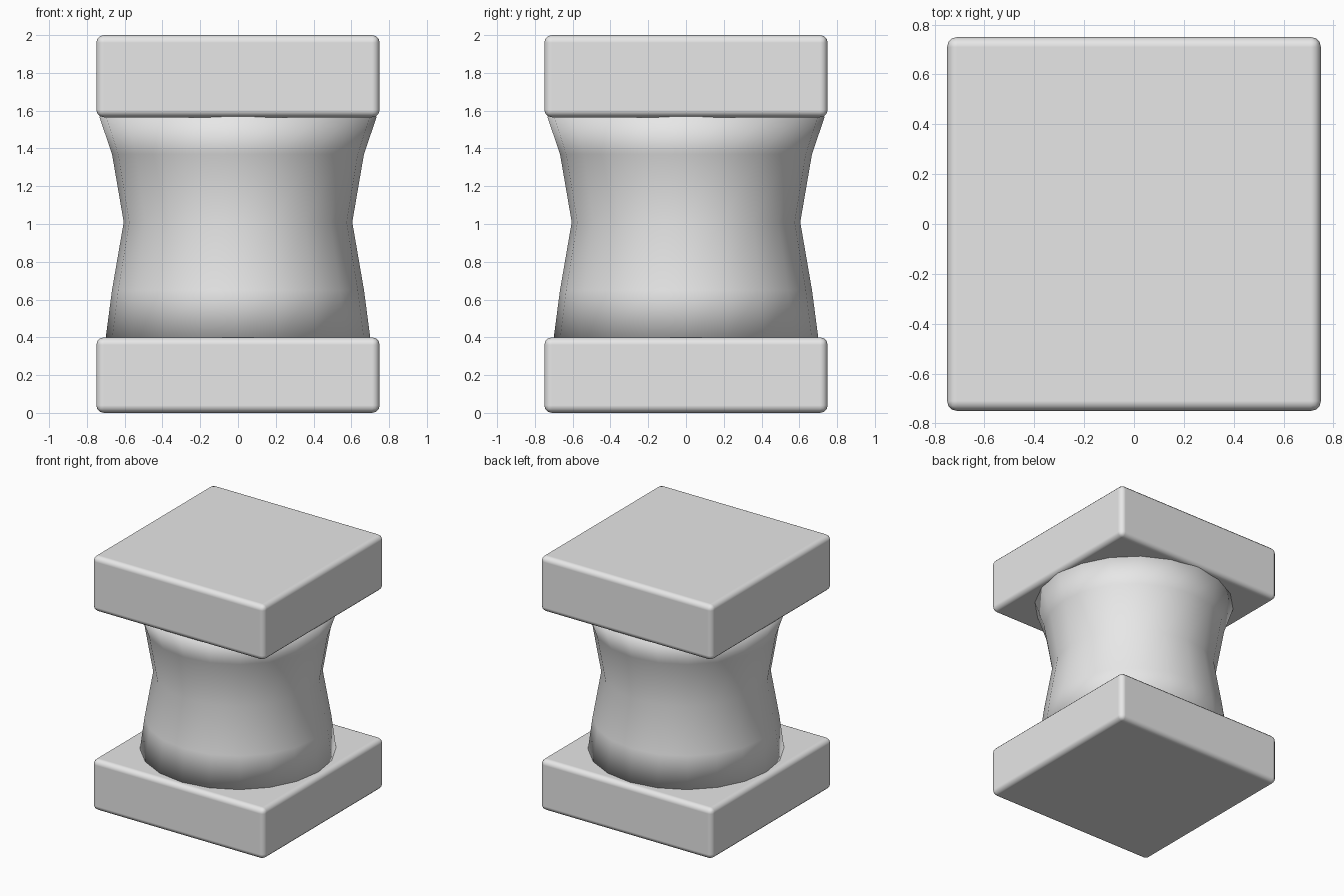
import bpy
import bmesh
from math import cos, sin, tau

default = bpy.data.objects.get("Cube")
if default:
    bpy.data.objects.remove(default, do_unlink=True)

# Plain grey stone
grey = bpy.data.materials.new("light_grey")
grey.use_nodes = True
COLOUR = (0.8, 0.8, 0.8, 1)
grey.diffuse_color = COLOUR
grey.node_tree.nodes["Principled BSDF"].inputs["Base Color"].default_value = COLOUR


def add_object(name, bm):
    """Turn a bmesh into a smooth-shaded grey object."""
    bmesh.ops.recalc_face_normals(bm, faces=bm.faces)
    for face in bm.faces:
        face.smooth = True
    mesh = bpy.data.meshes.new(name)
    bm.to_mesh(mesh)
    bm.free()
    mesh.materials.append(grey)
    obj = bpy.data.objects.new(name, mesh)
    bpy.context.collection.objects.link(obj)
    return obj


def slab(name, bottom, top, width=1.5):
    """Square block with small rounded edges."""
    bm = bmesh.new()
    bmesh.ops.create_cube(bm, size=1)
    bmesh.ops.scale(bm, verts=bm.verts, vec=(width, width, top - bottom))
    bmesh.ops.translate(bm, verts=bm.verts, vec=(0, 0, (top + bottom) / 2))
    obj = add_object(name, bm)
    bevel = obj.modifiers.new("rounded_edges", 'BEVEL')
    bevel.width = 0.04
    bevel.segments = 3
    bevel.harden_normals = True


def waisted_column(name, profile, sides=20):
    """Stack of rings (radius, height), capped and smooth all over."""
    bm = bmesh.new()
    rings = [[bm.verts.new((r * cos(tau * i / sides), r * sin(tau * i / sides), z))
              for i in range(sides)] for r, z in profile]
    for low, high in zip(rings, rings[1:]):
        for i in range(sides):
            j = (i + 1) % sides
            bm.faces.new((low[i], low[j], high[j], high[i]))
    bm.faces.new(rings[0])
    bm.faces.new(rings[-1])
    add_object(name, bm)


# Base block, flared column and top block
slab("base_block", 0, 0.4)
waisted_column("column", [(0.702, 0.385), (0.667, 0.65), (0.605, 1.01),
                          (0.667, 1.37), (0.735, 1.57)])
slab("top_block", 1.565, 2)
